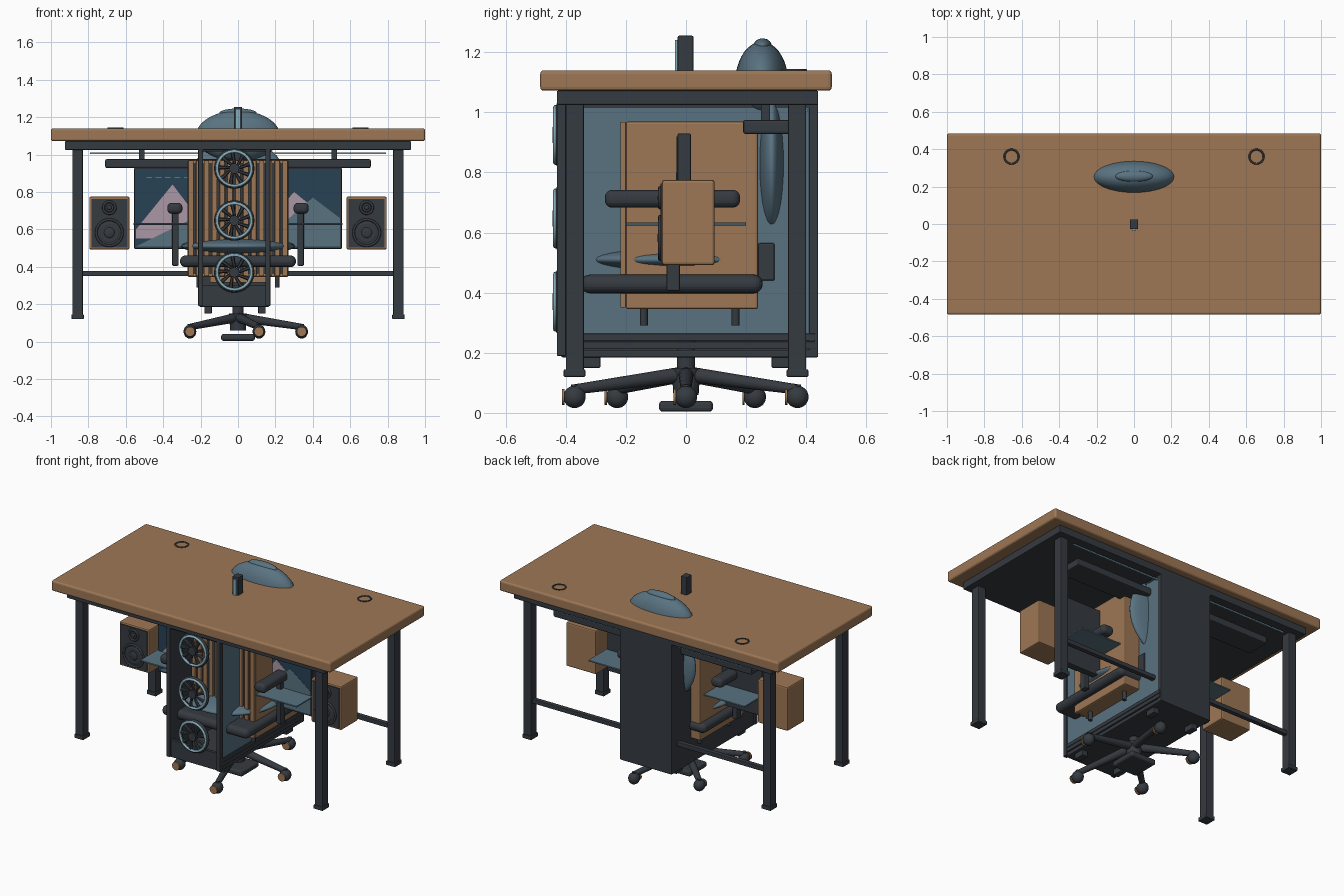
import bpy, bmesh
from math import sin, cos, pi, radians
from mathutils import Vector

old = bpy.data.objects.get("Cube")
if old:
    bpy.data.objects.remove(old, do_unlink=True)


def material(name, r, g, b):
    m = bpy.data.materials.new(name)
    m.use_nodes = True
    m.diffuse_color = (r, g, b, 1)
    m.node_tree.nodes["Principled BSDF"].inputs["Base Color"].default_value = (r, g, b, 1)
    return m


WOOD = material("warm wood", .34, .185, .09)
DARK = material("charcoal", .036, .043, .052)
SLATE = material("slate blue", .1, .17, .22)
LIGHT = material("pale blue", .24, .42, .5)
NAVY = material("screen navy", .02, .055, .09)
PINK = material("dusty pink", .4, .31, .38)


def finish(bm, name, mat, smooth=False):
    bmesh.ops.recalc_face_normals(bm, faces=bm.faces)
    me = bpy.data.meshes.new(name)
    bm.to_mesh(me)
    bm.free()
    me.materials.append(mat)
    for p in me.polygons:
        p.use_smooth = smooth
    ob = bpy.data.objects.new(name, me)
    bpy.context.collection.objects.link(ob)
    return ob


def box(name, mat, x, y, z, bevel=0, segments=2):
    """Box spanning the three given (low, high) ranges."""
    bm = bmesh.new()
    bmesh.ops.create_cube(bm, size=1)
    for v in bm.verts:
        v.co = [(r[0] + r[1]) / 2 + c * (r[1] - r[0]) for c, r in zip(v.co, (x, y, z))]
    ob = finish(bm, name, mat)
    if bevel:
        mod = ob.modifiers.new("bevel", 'BEVEL')
        mod.width, mod.segments = bevel, segments
    return ob


def ellipsoid(name, mat, centre, radii):
    bm = bmesh.new()
    bmesh.ops.create_uvsphere(bm, u_segments=32, v_segments=18, radius=1)
    for v in bm.verts:
        v.co = [c + a * r for c, a, r in zip(centre, v.co, radii)]
    return finish(bm, name, mat, True)


def rod(name, mat, a, b, r1, r2=None, sides=20):
    a, b = Vector(a), Vector(b)
    bm = bmesh.new()
    bmesh.ops.create_cone(bm, cap_ends=True, segments=sides, radius1=r1,
                          radius2=r1 if r2 is None else r2, depth=(b - a).length)
    q = (b - a).to_track_quat('Z', 'Y')
    for v in bm.verts:
        v.co = q @ v.co + (a + b) / 2
    return finish(bm, name, mat)


def ring(name, mat, centre, major, minor, facing_front=True):
    """Round ring built by sweeping a small circle."""
    bm = bmesh.new()
    n, k = 32, 8
    loops = []
    for i in range(n):
        a = 2 * pi * i / n
        loop = []
        for j in range(k):
            t = 2 * pi * j / k
            r, h = major + minor * cos(t), minor * sin(t)
            p = (r * cos(a), h, r * sin(a)) if facing_front else (r * cos(a), r * sin(a), h)
            loop.append(bm.verts.new(Vector(centre) + Vector(p)))
        loops.append(loop)
    for i in range(n):
        p, q = loops[i], loops[(i + 1) % n]
        for j in range(k):
            bm.faces.new((p[j], p[(j + 1) % k], q[(j + 1) % k], q[j]))
    return finish(bm, name, mat, True)


def plate(name, mat, y, points):
    """Thin painted polygon facing the front."""
    bm = bmesh.new()
    f = bm.faces.new([bm.verts.new((px, y, pz)) for px, pz in points])
    ext = bmesh.ops.extrude_face_region(bm, geom=[f])
    for v in ext["geom"]:
        if isinstance(v, bmesh.types.BMVert):
            v.co.y += .002
    return finish(bm, name, mat)


SIDES = ((-1, "right"), (1, "left"))


def span(s, a, b):
    return tuple(sorted((s * a, s * b)))


# Desk
box("desk_top", WOOD, (-1, 1), (-.485, .485), (1.072, 1.14), .012, 3)
box("desk_underframe", DARK, (-.925, .925), (-.43, .44), (1.025, 1.072), .004)
box("desk_stretcher", DARK, (-.84, .84), (.355, .385), (.35, .378), .004)
box("cable_tray", DARK, (-.71, .71), (.19, .345), (.928, .975), .008)
box("light_strip", LIGHT, (-.79, .79), (.395, .405), (1.003, 1.011))
for s, side in SIDES:
    for f, end in ((-1, "front"), (1, "back")):
        box(f"{end}_{side}_leg", DARK, span(s, .83, .885), span(f, .34, .4), (.13, 1.03), .005)
        box(f"{end}_{side}_leg_foot", DARK, span(s, .824, .89), span(f, .335, .407), (.12, .145), .004)
    ring(f"{side}_grommet", DARK, (s * .655, .36, 1.14), .038, .005, False)
    box(f"{side}_tray_hanger", DARK, span(s, .5, .53), (.25, .28), (.97, 1.03))

# Post standing through the desk
box("desk_post", DARK, (-.022, .022), (-.028, .025), (.9, 1.255), .005)
box("desk_post_strip", LIGHT, (-.012, .012), (-.036, -.028), (1.05, 1.24))

# Computer case
box("case_back", DARK, (-.205, .165), (.41, .44), (.185, 1.03), .004)
box("case_right_side", DARK, (-.205, -.19), (-.4, .43), (.19, 1.03))
box("case_floor", DARK, (-.205, .165), (-.415, .44), (.185, .21), .005)
box("case_roof", DARK, (-.205, .165), (-.415, .44), (1.015, 1.035))
box("case_glass", SLATE, (.155, .163), (-.4, .41), (.26, 1.02))
for i in range(2):
    box(f"case_lower_rail_{i}", DARK, (.145, .17), (-.41, .43), (.212 + i * .027, .237 + i * .027), .003)
for x in (-.2, .16):
    box("case_front_post", DARK, (x - .013, x + .013), (-.43, -.4), (.19, 1.03), .003)
    for y in (-.32, .32):
        box("case_foot", DARK, (x * .8 - .02, x * .8 + .02), (y - .035, y + .035), (.15, .187), .004)
box("case_front_sill", DARK, (-.205, .165), (-.42, -.4), (.205, .3))
for n, z in enumerate((.925, .647, .37)):
    c = Vector((-.02, -.428, z))
    ring(f"fan_{n}_frame", DARK, c + Vector((0, .006, 0)), .097, .011)
    ring(f"fan_{n}_glow_ring", LIGHT, c - Vector((0, .006, 0)), .092, .008)
    rod(f"fan_{n}_hub", DARK, c - Vector((0, .016, 0)), c + Vector((0, .012, 0)), .027)
    for k in range(9):
        a = 2 * pi * k / 9
        d = Vector((cos(a), 0, sin(a)))
        e = Vector((cos(a + .3), 0, sin(a + .3)))
        rod(f"fan_{n}_blade", DARK, c + d * .02, c + e * .09, .007, .012, 6)

# Slatted cabinet
box("cabinet", WOOD, (-.27, .27), (-.2, .24), (.345, .97), .008)
box("cabinet_recess", DARK, (-.255, .255), (-.205, -.199), (.36, .955))
for i in range(13):
    x = -.252 + i * .042
    box("cabinet_slat", WOOD, (x - .014, x + .014), (-.218, -.2), (.35, .968), .003)
box("cabinet_plinth", WOOD, (-.15, .15), (-.105, .105), (.315, .346), .004)
for x in (-.21, .21):
    for y in (-.14, .165):
        rod("cabinet_leg", DARK, (x, y, .29), (x, y, .35), .013)

# Monitor with painted landscape
box("monitor_body", DARK, (-.555, .555), (-.028, .016), (.495, .93), .005)
box("monitor_screen", NAVY, (-.545, .545), (-.032, -.027), (.505, .92))
plate("left_peak", PINK, -.034, ((-.545, .6), (-.35, .84), (-.13, .55), (-.545, .55)))
plate("right_peak", PINK, -.034, ((.08, .55), (.3, .8), (.545, .6), (.545, .55)))
plate("left_hill", SLATE, -.036, ((-.545, .508), (-.26, .65), (.1, .508)))
plate("right_hill", SLATE, -.036, ((.1, .508), (.4, .77), (.545, .66), (.545, .508)))
for i in range(5):
    x = -.49 + i * .05
    box("screen_dash", LIGHT, (x, x + .03), (-.035, -.031), (.876, .881))

# Shelf through the middle
box("thin_shelf", SLATE, (-.56, .56), (-.2, .2), (.624, .633), .002)

# Speakers
for s, side in SIDES:
    box(f"{side}_speaker", WOOD, span(s, .58, .795), (-.08, .095), (.492, .775), .008)
    box(f"{side}_speaker_baffle", DARK, span(s, .592, .783), (-.085, -.078), (.504, .763))
    for z, r, part in ((.582, .07, "woofer"), (.716, .032, "tweeter")):
        ring(f"{side}_{part}_rim", DARK, (s * .688, -.086, z), r, .007)
        rod(f"{side}_{part}_cone", DARK, (s * .688, -.088, z), (s * .688, -.08, z), r * .7, r)
        ellipsoid(f"{side}_{part}_dome", DARK, (s * .688, -.087, z), (r * .4, .008, r * .4))

# Chair seat, back and arms
box("seat_base", DARK, (-.31, .31), (-.35, .255), (.398, .46), .03, 5)
ellipsoid("seat_cushion", SLATE, (0, -.03, .51), (.305, .32, .045))
ellipsoid("chair_back", SLATE, (0, .285, .83), (.27, .05, .255))
ellipsoid("headrest", SLATE, (0, .252, 1.1), (.225, .088, .135))
ellipsoid("headrest_ridge", SLATE, (0, .255, 1.222), (.1, .03, .024))
box("back_bracket", DARK, (-.172, .172), (.24, .295), (.44, .565), .006)
for s, side in SIDES:
    box(f"{side}_arm_post", DARK, span(s, .317, .352), (-.065, -.02), (.405, .7), .006)
    box(f"{side}_arm_pad", DARK, span(s, .297, .378), (-.27, .18), (.683, .742), .024, 4)

# Chair base with five castors
rod("chair_column", DARK, (0, 0, .1), (0, 0, .4), .03)
rod("chair_hub", DARK, (0, 0, .06), (0, 0, .15), .042, .048)
box("foot_plate", DARK, (-.09, .09), (-.09, .09), (.004, .04), .012, 3)
for k in range(5):
    a = radians(72 * k)
    x, y = .01 + .33 * cos(a), .39 * sin(a)
    rod("base_spoke", DARK, (0, 0, .13), (x, y, .078), .026, .017)
    rod("castor_stem", DARK, (x, y, .05), (x, y, .095), .012)
    ellipsoid("castor", DARK, (x, y, .053), (.034, .037, .037))
    rod("castor_cap", WOOD, (x, y - .042, .053), (x, y - .034, .053), .026)
